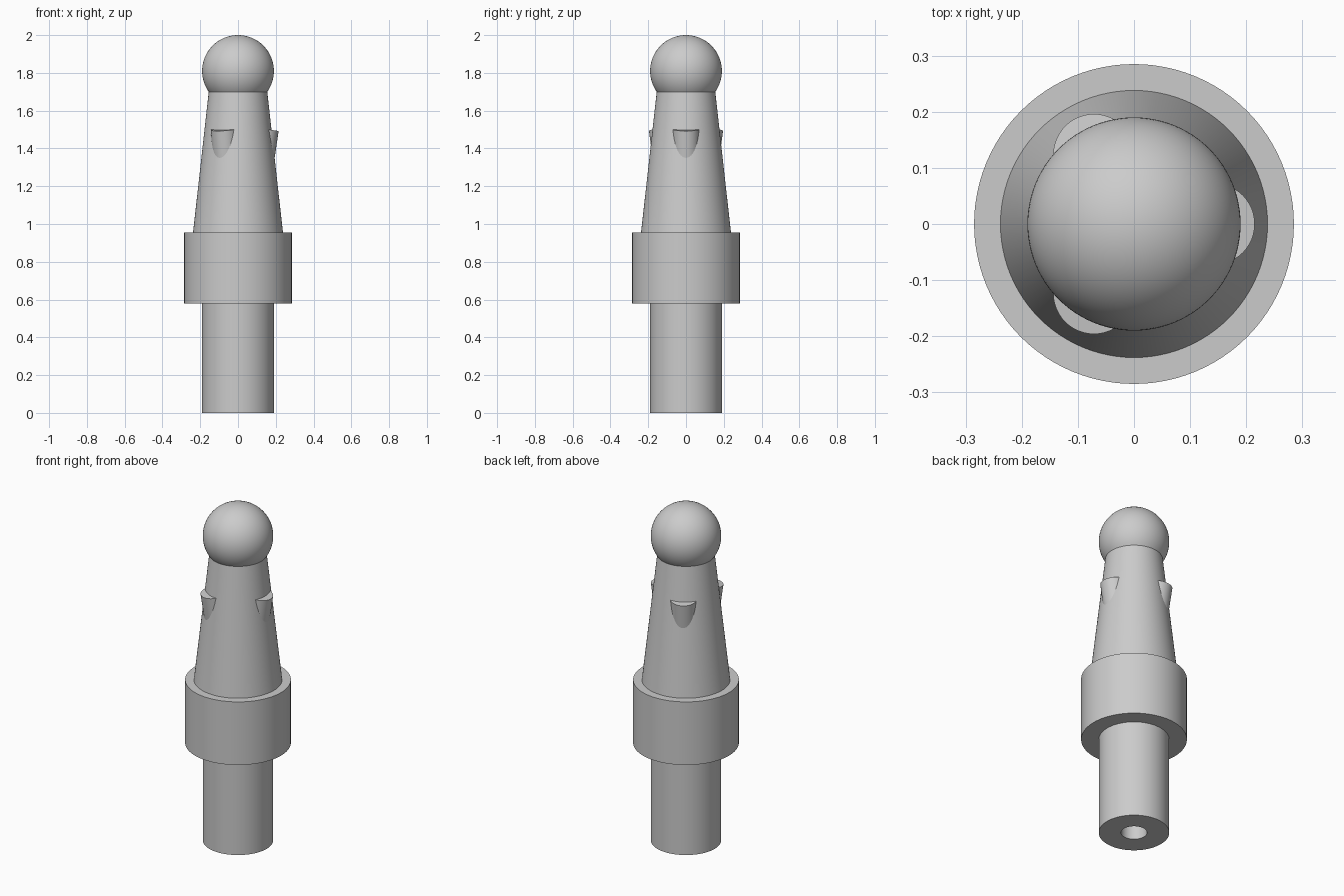
import bpy, math
from mathutils import Matrix, Vector

if "Cube" in bpy.data.objects:
    bpy.data.objects.remove(bpy.data.objects["Cube"])

SEGMENTS = 96

grey = bpy.data.materials.new("light grey")
grey.diffuse_color = (0.6, 0.6, 0.6, 1)
grey.use_nodes = True
grey.node_tree.nodes["Principled BSDF"].inputs["Base Color"].default_value = grey.diffuse_color


def lathe(name, profile, segments=SEGMENTS):
    """Spin (radius, z) points, listed up the outside, about the z axis."""
    verts, faces, rings = [], [], []
    for r, z in profile:
        n = 1 if r < 1e-6 else segments
        rings.append([len(verts) + i for i in range(n)])
        for i in range(n):
            a = 2 * math.pi * i / segments
            verts.append((r * math.cos(a), r * math.sin(a), z))
    for low, high in zip(rings, rings[1:]):
        for i in range(segments):
            j = (i + 1) % segments
            ids = [low[i % len(low)], low[j % len(low)],
                   high[j % len(high)], high[i % len(high)]]
            faces.append(list(dict.fromkeys(ids)))
    mesh = bpy.data.meshes.new(name)
    mesh.from_pydata(verts, [], faces)
    mesh.materials.append(grey)
    obj = bpy.data.objects.new(name, mesh)
    bpy.context.collection.objects.link(obj)
    bpy.ops.object.select_all(action="DESELECT")
    obj.select_set(True)
    bpy.context.view_layer.objects.active = obj
    bpy.ops.object.shade_smooth_by_angle(angle=math.radians(30))
    return obj


# Shaft with a blind bore in its lower end
lathe("shaft", [(0, 0.5), (0.07, 0.5), (0.07, 0), (0.19, 0), (0.19, 0.58)])

# Wide collar
lathe("collar", [(0.19, 0.58), (0.285, 0.58), (0.285, 0.955), (0.238, 0.955)])

# Tapered body
lathe("tapered_body", [(0.238, 0.955), (0.155, 1.70)])

# Ball end, starting where it meets the taper
BALL_R, BALL_Z = 0.19, 1.81
start = math.asin((1.70 - BALL_Z) / BALL_R)
arc = []
for i in range(33):
    t = start + (math.pi / 2 - start) * i / 32
    arc.append((BALL_R * math.cos(t), BALL_Z + BALL_R * math.sin(t)))
lathe("ball_end", arc)

# Three barbs: round pegs leaning inward until they sink into the taper
for k in range(3):
    barb = lathe(f"barb_{k + 1}", [(0, -0.22), (0.072, -0.22), (0.072, 0), (0, 0)], 48)
    barb.matrix_world = (Matrix.Rotation(k * 2 * math.pi / 3, 4, "Z")
                         @ Matrix.Translation(Vector((0.144, 0, 1.503)))
                         @ Matrix.Rotation(math.radians(8.5), 4, "Y"))
